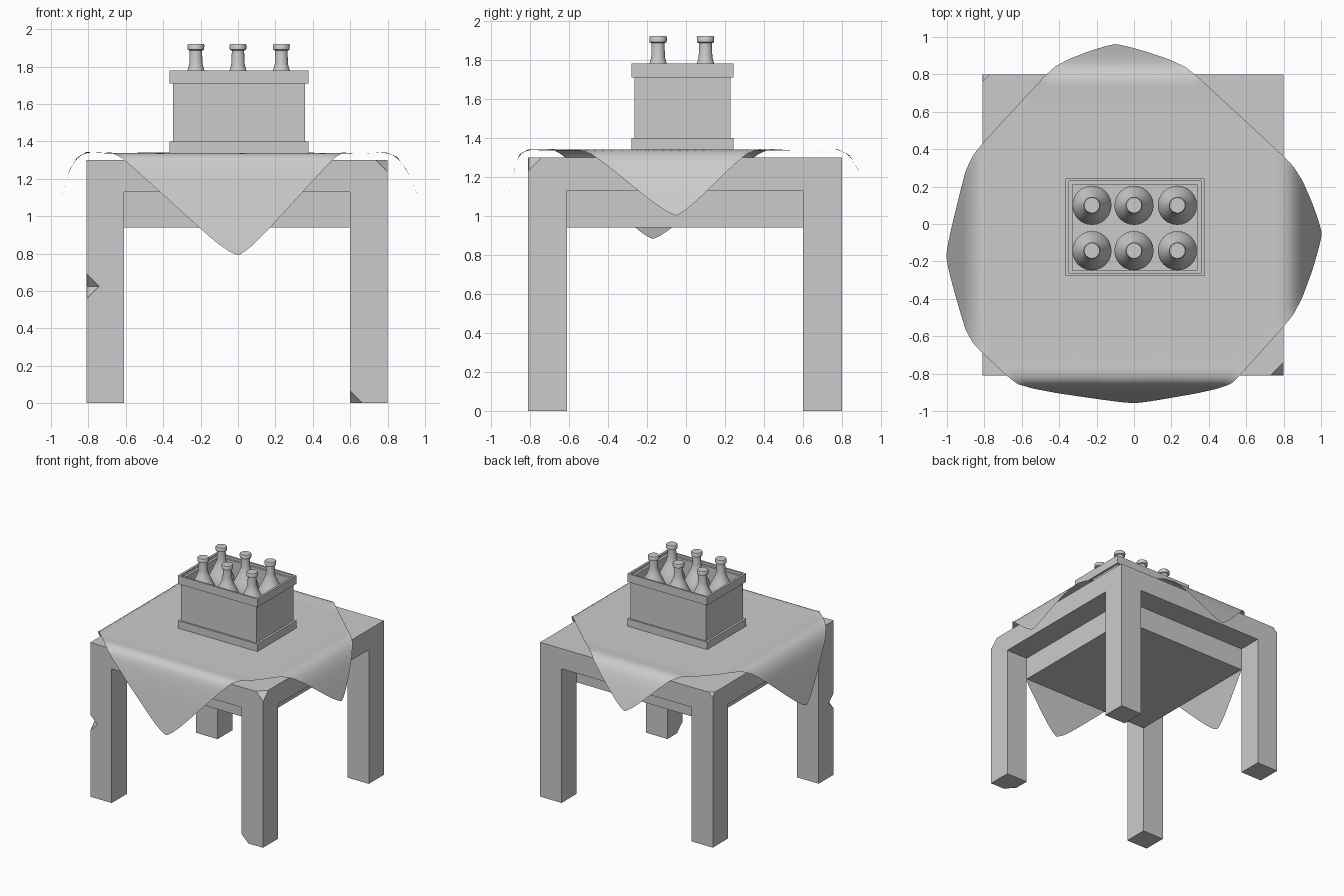
import bpy, bmesh
from math import hypot, pi, cos, sin
from mathutils import Matrix, Vector

if "Cube" in bpy.data.objects:
    bpy.data.objects.remove(bpy.data.objects["Cube"])


def make(name, bm, smooth=False):
    bmesh.ops.recalc_face_normals(bm, faces=bm.faces)
    me = bpy.data.meshes.new(name)
    bm.to_mesh(me)
    bm.free()
    ob = bpy.data.objects.new(name, me)
    bpy.context.collection.objects.link(ob)
    bpy.ops.object.select_all(action='DESELECT')
    ob.select_set(True)
    bpy.context.view_layer.objects.active = ob
    if smooth:
        bpy.ops.object.shade_smooth_by_angle(angle=0.7)
    return ob


def box(name, x0, x1, y0, y1, z0, z1):
    bm = bmesh.new()
    bmesh.ops.create_cube(bm, size=1, matrix=Matrix.LocRotScale(
        Vector(((x0 + x1) / 2, (y0 + y1) / 2, (z0 + z1) / 2)), None,
        Vector((x1 - x0, y1 - y0, z1 - z0))))
    return make(name, bm)


# Chips knocked out of the table edges
bm = bmesh.new()
for loc, r in (((-.806, -.806, .625), .066), ((.6, -.806, 0), .068),
               ((.8, -.806, 1.3), .068), ((-.806, .8, 1.3), .035)):
    bmesh.ops.create_uvsphere(bm, u_segments=4, v_segments=2, radius=r,
                              matrix=Matrix.Translation(loc))
chips = make("chip_cutter", bm)
chips.hide_render = True

# Table: slab of 3x3 cells, corner cells pulled down into legs
steps = (-.81, -.61, .6, .8)
bm = bmesh.new()
g = [[bm.verts.new((x, y, 1.13)) for y in steps] for x in steps]
cells = {(i, j): bm.faces.new((g[i][j], g[i + 1][j], g[i + 1][j + 1], g[i][j + 1]))
         for i in range(3) for j in range(3)}
corners = [cells[i, j] for i in (0, 2) for j in (0, 2)]
out = bmesh.ops.extrude_face_region(bm, geom=list(cells.values()), use_keep_orig=True)
for v in out["geom"]:
    if isinstance(v, bmesh.types.BMVert):
        v.co.z = 1.3
for f in bmesh.ops.extrude_discrete_faces(bm, faces=corners)["faces"]:
    for v in f.verts:
        v.co.z = 0
bmesh.ops.recalc_face_normals(bm, faces=bm.faces)
bmesh.ops.dissolve_limit(bm, angle_limit=.02, verts=bm.verts, edges=bm.edges)
table = make("table", bm)
mod = table.modifiers.new("chips", 'BOOLEAN')
mod.operation, mod.solver, mod.object = 'DIFFERENCE', 'EXACT', chips
bpy.ops.object.modifier_apply(modifier="chips")
bpy.data.objects.remove(chips)
box("table_underbox", -.61, .6, -.61, .6, .94, 1.2)

# Tablecloth: diamond sheet bent over each table edge along a profile
front = ((.74, 1.335), (.81, 1.34), (.855, 1.315), (.88, 1.24), (.905, 1.12), (.958, .79))
left = ((.70, 1.335), (.81, 1.343), (.86, 1.315), (.9, 1.25), (.935, 1.13), (1.004, .88))
right = ((.68, 1.335), (.79, 1.342), (.85, 1.318), (.9, 1.25), (.95, 1.14), (1.004, 1.0))
back = ((.66, 1.335), (.78, 1.342), (.84, 1.31), (.88, 1.24), (.92, 1.14), (.962, 1.02))


def bend(d, prof):
    if d <= prof[0][0]:
        return d, 1.335
    s = prof[0][0]
    for a, b in zip(prof, prof[1:]):
        n = hypot(b[0] - a[0], b[1] - a[1])
        if d <= s + n or b is prof[-1]:
            t = (d - s) / n
            return a[0] + t * (b[0] - a[0]), a[1] + t * (b[1] - a[1])
        s += n


def reach(prof):
    return prof[0][0] + sum(hypot(b[0] - a[0], b[1] - a[1]) for a, b in zip(prof, prof[1:]))


tips = [Vector((-reach(left), -.17)), Vector((0, -reach(front))),
        Vector((reach(right), -.05)), Vector((-.1, reach(back)))]
tips = [t * 1.03 for t in tips]
N = 64
bm = bmesh.new()
grid = []
for i in range(N + 1):
    row = []
    for j in range(N + 1):
        s, t = i / N, j / N
        p = (tips[0].lerp(tips[1], s)).lerp(tips[3].lerp(tips[2], s), t)
        p *= 1 - .03 * abs((2 * s - 1) * (2 * t - 1)) ** 10
        x, zx = bend(abs(p.x), left if p.x < 0 else right)
        y, zy = bend(abs(p.y), front if p.y < 0 else back)
        z = zx + zy - 1.335
        row.append(bm.verts.new((x if p.x > 0 else -x, y if p.y > 0 else -y, z)))
    grid.append(row)
for i in range(N):
    for j in range(N):
        bm.faces.new((grid[i][j], grid[i + 1][j], grid[i + 1][j + 1], grid[i][j + 1]))
for k in range(2):
    bmesh.ops.smooth_vert(bm, verts=[v for v in bm.verts if not v.is_boundary], factor=.5,
                          use_axis_x=True, use_axis_y=True, use_axis_z=True)
make("tablecloth", bm, True)

# Crate: hollow frames with a floor
CX, CY = .005, -.018


def frame(name, outer, inner, z0, z1):
    bm = bmesh.new()
    loops = []
    for (hx, hy), z in ((outer, z0), (outer, z1), (inner, z1), (inner, z0)):
        loops.append([bm.verts.new((CX + a * hx, CY + b * hy, z))
                      for a, b in ((-1, -1), (1, -1), (1, 1), (-1, 1))])
    for k in range(4):
        p, q = loops[k], loops[(k + 1) % 4]
        for i in range(4):
            bm.faces.new((p[i], p[(i + 1) % 4], q[(i + 1) % 4], q[i]))
    return make(name, bm)


rim, wall, hole = (.371, .261), (.353, .247), (.333, .23)
frame("crate_walls", wall, hole, 1.337, 1.76)
frame("crate_base_band", rim, wall, 1.337, 1.40)
frame("crate_top_band", rim, wall, 1.71, 1.78)
box("crate_floor", CX - .34, CX + .34, CY - .24, CY + .24, 1.337, 1.375)

# Bottles: lathed profile
profile = ((0, 1.376), (.105, 1.376), (.105, 1.63), (.098, 1.665), (.08, 1.705),
           (.058, 1.75), (.043, 1.785), (.035, 1.815), (.033, 1.885), (.044, 1.89),
           (.045, 1.915), (.041, 1.921), (0, 1.921))
S = 24
for r, y in enumerate((-.143, .1)):
    for c, x in enumerate((-.225, 0, .232)):
        bm = bmesh.new()
        rings = []
        for rad, z in profile:
            if rad == 0:
                rings.append([bm.verts.new((x, y, z))] * S)
            else:
                rings.append([bm.verts.new((x + rad * cos(2 * pi * k / S),
                                            y + rad * sin(2 * pi * k / S), z))
                              for k in range(S)])
        for a, b in zip(rings, rings[1:]):
            for k in range(S):
                m = (k + 1) % S
                bm.faces.new(tuple(dict.fromkeys((a[k], a[m], b[m], b[k]))))
        make(f"bottle_{r}_{c}", bm, True)
